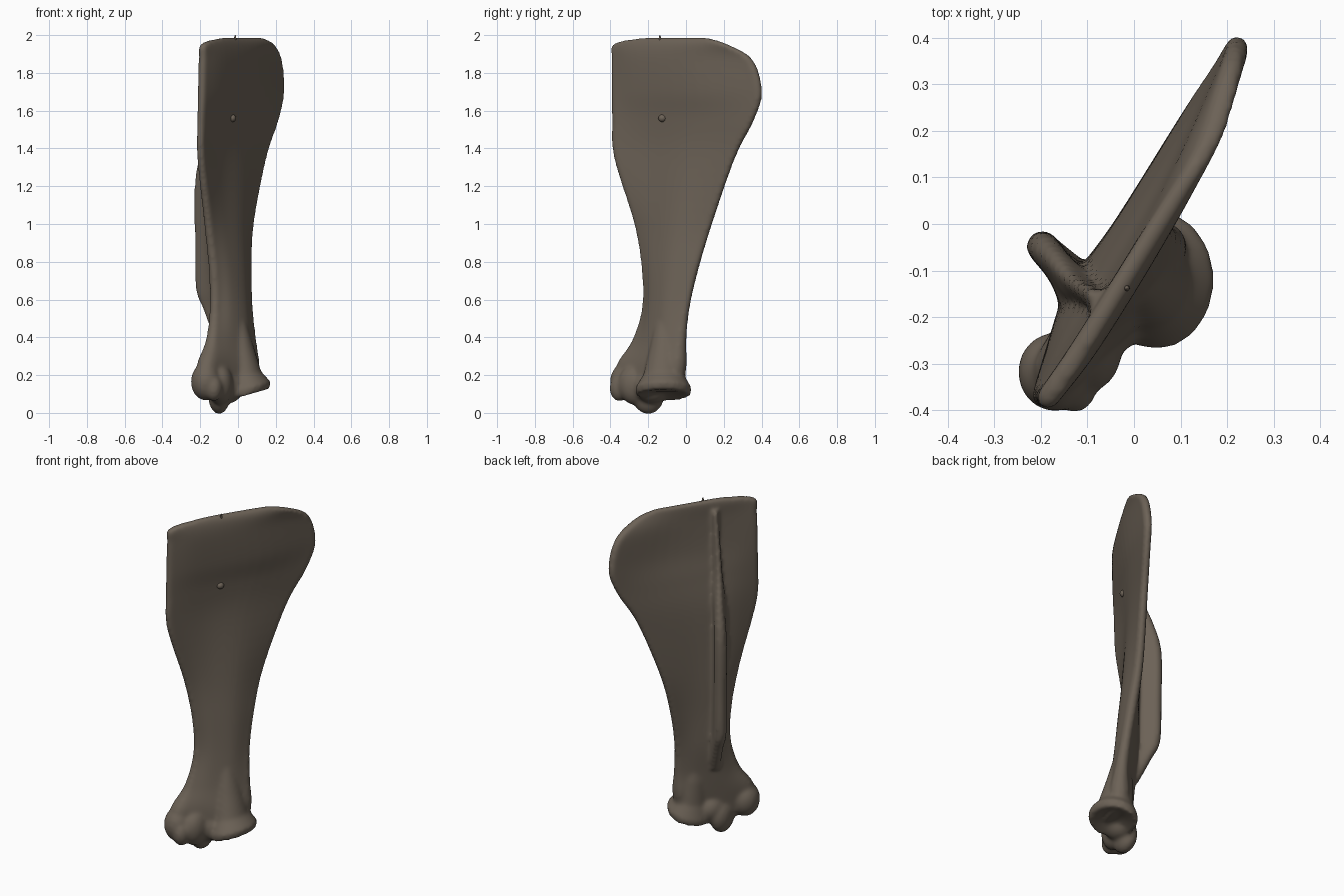
import bpy, bmesh, math
from mathutils import Vector, Matrix

if "Cube" in bpy.data.objects:
    bpy.data.objects.remove(bpy.data.objects["Cube"])


def spline(keys, n):
    """Catmull-Rom through equal-length tuples, n steps per span."""
    out = []
    for i in range(len(keys) - 1):
        p0, p1 = keys[max(i - 1, 0)], keys[i]
        p2, p3 = keys[i + 1], keys[min(i + 2, len(keys) - 1)]
        for k in range(n):
            t = k / n
            out.append(tuple(
                0.5 * (2 * b + (c - a) * t + (2 * a - 5 * b + 4 * c - d) * t * t
                       + (3 * b - a - 3 * c + d) * t ** 3)
                for a, b, c, d in zip(p0, p1, p2, p3)))
    out.append(tuple(keys[-1]))
    return out


def plate_ring(mid, z):
    """Closed outline around a bent midline of (x, y, half thickness), round ends."""
    pts = spline(mid, 5)
    left, right, last = [], [], len(pts) - 1
    for i, (x, y, h) in enumerate(pts):
        a, b = pts[max(i - 1, 0)], pts[min(i + 1, last)]
        d = Vector((b[0] - a[0], b[1] - a[1])).normalized()
        nx, ny = -d.y * h, d.x * h
        left.append((x + nx, y + ny, z))
        right.append((x - nx, y - ny, z))
        if i in (0, last):
            s = -1 if i == 0 else 1
            cap = [(x + nx * math.cos(q) + s * d.x * h * math.sin(q),
                    y + ny * math.cos(q) + s * d.y * h * math.sin(q), z)
                   for q in (math.pi * k / 5 for k in range(1, 5))]
            if i == 0:
                start = cap
            else:
                end = cap
    return left + end + right[::-1] + start[::-1]


def loft(bm, rings):
    vs = [[bm.verts.new(p) for p in r] for r in rings]
    n = len(vs[0])
    for a, b in zip(vs, vs[1:]):
        for i in range(n):
            bm.faces.new((a[i], a[(i + 1) % n], b[(i + 1) % n], b[i]))
    bm.faces.new(vs[0][::-1])
    bm.faces.new(vs[-1])


def blob(bm, centre, size):
    m = Matrix.Translation(centre) @ Matrix.Diagonal((*size, 1))
    bmesh.ops.create_icosphere(bm, subdivisions=3, radius=1, matrix=m)


bm = bmesh.new()

# Blade and neck: z, front edge, two midline points, back edge, edge and mid half thickness
blade = [
    (1.988, -.06, -.19, -.03, -.13, .03, -.03, .11, .09, .012, .014),
    (1.955, -.175, -.36, -.09, -.235, .07, .02, .17, .19, .022, .025),
    (1.87, -.185, -.37, -.09, -.24, .08, .045, .21, .33, .024, .028),
    (1.70, -.19, -.37, -.095, -.225, .085, .075, .222, .38, .024, .028),
    (1.55, -.195, -.37, -.105, -.20, .05, .06, .195, .34, .022, .028),
    (1.35, -.195, -.36, -.115, -.18, .01, .02, .13, .24, .022, .034),
    (1.00, -.155, -.25, -.105, -.16, -.01, -.03, .06, .115, .025, .046),
    (0.75, -.125, -.205, -.085, -.15, -.01, -.06, .045, .035, .03, .055),
    (0.55, -.12, -.205, -.08, -.155, -.005, -.08, .05, -.01, .03, .06),
    (0.38, -.135, -.25, -.08, -.18, .005, -.1, .06, -.035, .038, .06),
    (0.25, -.165, -.315, -.09, -.22, .01, -.12, .06, -.05, .055, .065),
    (0.11, -.16, -.32, -.09, -.24, .01, -.14, .05, -.07, .05, .06),
]
rings = []
for z, ax, ay, bx, by, cx, cy, dx, dy, he, hm in spline(blade, 6):
    rings.append(plate_ring([(ax, ay, he), (bx, by, hm), (cx, cy, hm), (dx, dy, he)], z))
loft(bm, rings)

# Raised spine: z, root, crest, half thickness at root and crest
spine = [
    (1.93, -.075, -.165, -.085, -.155, .02, .015),
    (1.60, -.095, -.15, -.13, -.125, .025, .018),
    (1.40, -.115, -.145, -.17, -.075, .04, .025),
    (1.22, -.12, -.145, -.195, -.05, .05, .034),
    (0.90, -.115, -.14, -.195, -.05, .05, .034),
    (0.66, -.10, -.14, -.19, -.055, .045, .034),
    (0.55, -.085, -.14, -.155, -.08, .045, .03),
    (0.40, -.06, -.14, -.10, -.13, .04, .03),
]
rings = []
for z, ax, ay, bx, by, ha, hb in spline(spine, 5):
    mx, my = ax * .5 + bx * .5 + .003, ay * .5 + by * .5 - .004
    rings.append(plate_ring([(ax, ay, ha), (mx, my, min(ha, .034)), (bx, by, hb)], z))
loft(bm, rings)

# Joint socket: flared, tilted cup with a hollow underside
cup = [(-.005, -.105, .55, .03, .04, 0), (.015, -.11, .33, .072, .085, .1),
       (.033, -.118, .20, .09, .108, .2), (.048, -.12, .13, .125, .15, .28),
       (.048, -.12, .092, .118, .142, .28), (.048, -.12, .10, .08, .095, .28),
       (.048, -.12, .115, .03, .035, .28)]
loft(bm, [[(cx + rx * math.cos(a), cy + ry * math.sin(a), z + s * rx * math.cos(a))
           for a in (math.tau * k / 40 for k in range(40))]
          for cx, cy, z, rx, ry, s in cup])

# Knobs at the lower front, with a filling mass between them and the socket
blob(bm, (-.17, -.318, .165), (.08, .085, .10))
blob(bm, (-.128, -.352, .13), (.047, .053, .07))
blob(bm, (-.10, -.20, .09), (.058, .085, .097))
blob(bm, (-.095, -.265, .15), (.07, .095, .11))
blob(bm, (-.05, -.18, .14), (.08, .10, .09))

bmesh.ops.recalc_face_normals(bm, faces=bm.faces)
mesh = bpy.data.meshes.new("shoulder_blade")
bm.to_mesh(mesh)
bm.free()
bone = bpy.data.objects.new("shoulder_blade", mesh)
bpy.context.collection.objects.link(bone)

# Fuse the parts into one smooth surface
bpy.context.view_layer.objects.active = bone
bone.select_set(True)
fuse = bone.modifiers.new("fuse", 'REMESH')
fuse.mode = 'VOXEL'
fuse.voxel_size = 0.01
soft = bone.modifiers.new("soften", 'SMOOTH')
soft.factor, soft.iterations = 0.5, 10
for name in ("fuse", "soften"):
    bpy.ops.object.modifier_apply(modifier=name)
bpy.ops.object.shade_smooth()

brown = bpy.data.materials.new("bone_brown")
brown.diffuse_color = (.15, .122, .094, 1)
brown.use_nodes = True
brown.node_tree.nodes["Principled BSDF"].inputs["Base Color"].default_value = brown.diffuse_color
bone.data.materials.clear()
bone.data.materials.append(brown)

# Small nub on the outer face and small pin on the top edge
for name, loc, size in (("face_nub", (-.03, -.125, 1.56), (.02, .022, .02)),
                        ("top_pin", (-.015, -.138, 1.98), (.006, .006, .02))):
    bpy.ops.mesh.primitive_uv_sphere_add(segments=16, ring_count=8, location=loc)
    part = bpy.context.object
    part.name = name
    part.scale = size
    part.data.materials.append(brown)
    bpy.ops.object.shade_smooth()
